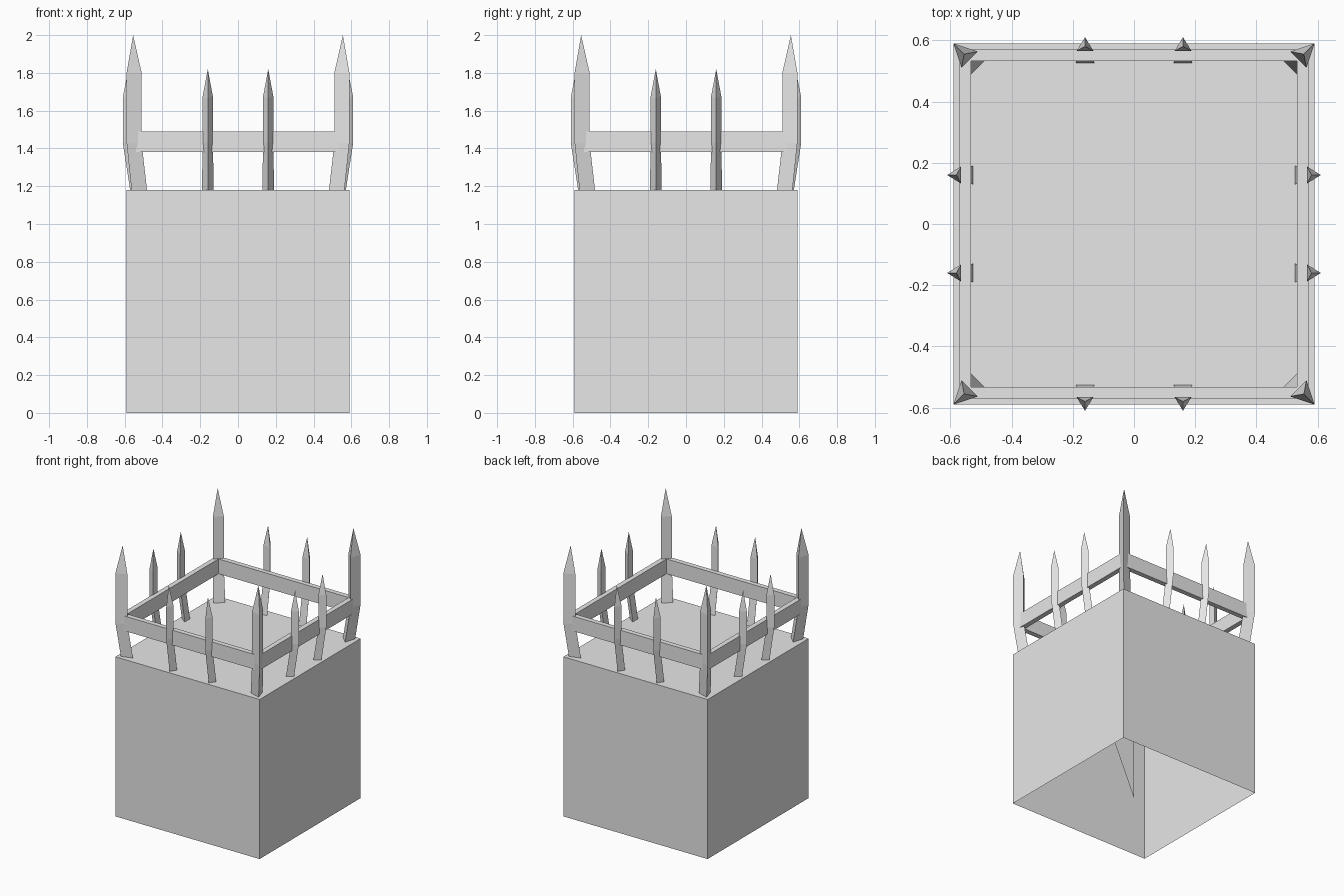
import bpy
import bmesh
from math import pi
from mathutils import Matrix, Vector

cube = bpy.data.objects.get("Cube")
if cube:
    bpy.data.objects.remove(cube)

grey = bpy.data.materials.new("plain_grey")
grey.use_nodes = True
grey.diffuse_color = (0.8, 0.8, 0.8, 1)
grey.node_tree.nodes["Principled BSDF"].inputs["Base Color"].default_value = (0.8, 0.8, 0.8, 1)

HALF = 0.59       # half width of the block
TOP = 1.18        # top of the block
BEND = 1.43       # height where the spikes straighten


def add_object(name, bm, fix_normals=True):
    if fix_normals:
        bmesh.ops.recalc_face_normals(bm, faces=bm.faces)
    mesh = bpy.data.meshes.new(name)
    bm.to_mesh(mesh)
    bm.free()
    mesh.materials.append(grey)
    obj = bpy.data.objects.new(name, mesh)
    bpy.context.collection.objects.link(obj)
    return obj


def spike(name, angle, offset, outer, inner, half, lean, tip_radius, shoulder, tip):
    """Three-sided stake, bent outward from its foot, pointing out along angle."""
    bm = bmesh.new()
    turn = Matrix.Rotation(angle, 3, 'Z')
    rings = []
    for z, shift, w in ((TOP, -lean, half * 1.08), (BEND, 0, half), (shoulder, 0, half)):
        points = ((outer + shift, 0), (inner + shift, w), (inner + shift, -w))
        rings.append([bm.verts.new(turn @ Vector((r, t + offset, z))) for r, t in points])
    point = bm.verts.new(turn @ Vector((tip_radius, offset, tip)))
    bm.faces.new(rings[0])
    for i in range(3):
        j = (i + 1) % 3
        for low, high in zip(rings, rings[1:]):
            bm.faces.new((low[i], low[j], high[j], high[i]))
        bm.faces.new((rings[-1][i], rings[-1][j], point))
    add_object(name, bm)


# Block, open underneath
bm = bmesh.new()
bmesh.ops.create_cube(bm, size=1, matrix=Matrix.Translation((0, 0, TOP / 2))
                      @ Matrix.Diagonal((2 * HALF, 2 * HALF, TOP, 1)))
bottom = [f for f in bm.faces if f.normal.z < -0.5]
bmesh.ops.delete(bm, geom=bottom, context='FACES_ONLY')
add_object("block", bm, False)

# Thin triangular web inside the block
bm = bmesh.new()
corners = ((0, 0, 0), (0, 0, TOP), (0.54, 0, TOP))
bm.faces.new([bm.verts.new(c) for c in corners])
add_object("inner_web", bm, False)

# Square rail ring
bm = bmesh.new()
loops = []
for r, z in ((0.57, 1.38), (0.57, 1.49), (0.533, 1.49), (0.533, 1.38)):
    loops.append([bm.verts.new((x * r, y * r, z))
                  for x, y in ((1, 1), (-1, 1), (-1, -1), (1, -1))])
for k in range(4):
    a, b = loops[k], loops[(k + 1) % 4]
    for i in range(4):
        j = (i + 1) % 4
        bm.faces.new((a[i], a[j], b[j], b[i]))
add_object("rail", bm)

# Tall corner spikes and pairs of short side spikes
for n, side in enumerate(("left", "back", "right", "front")):
    angle = n * pi / 2
    spike("corner_spike_" + side, angle + pi / 4, 0,
          0.834, 0.759, 0.0375, 0.037, 0.785, 1.8, 2.0)
    for k, offset in enumerate((-0.16, 0.16)):
        spike(f"{side}_spike_{k + 1}", angle, offset,
              0.61, 0.565, 0.028, 0.039, 0.58, 1.67, 1.82)
